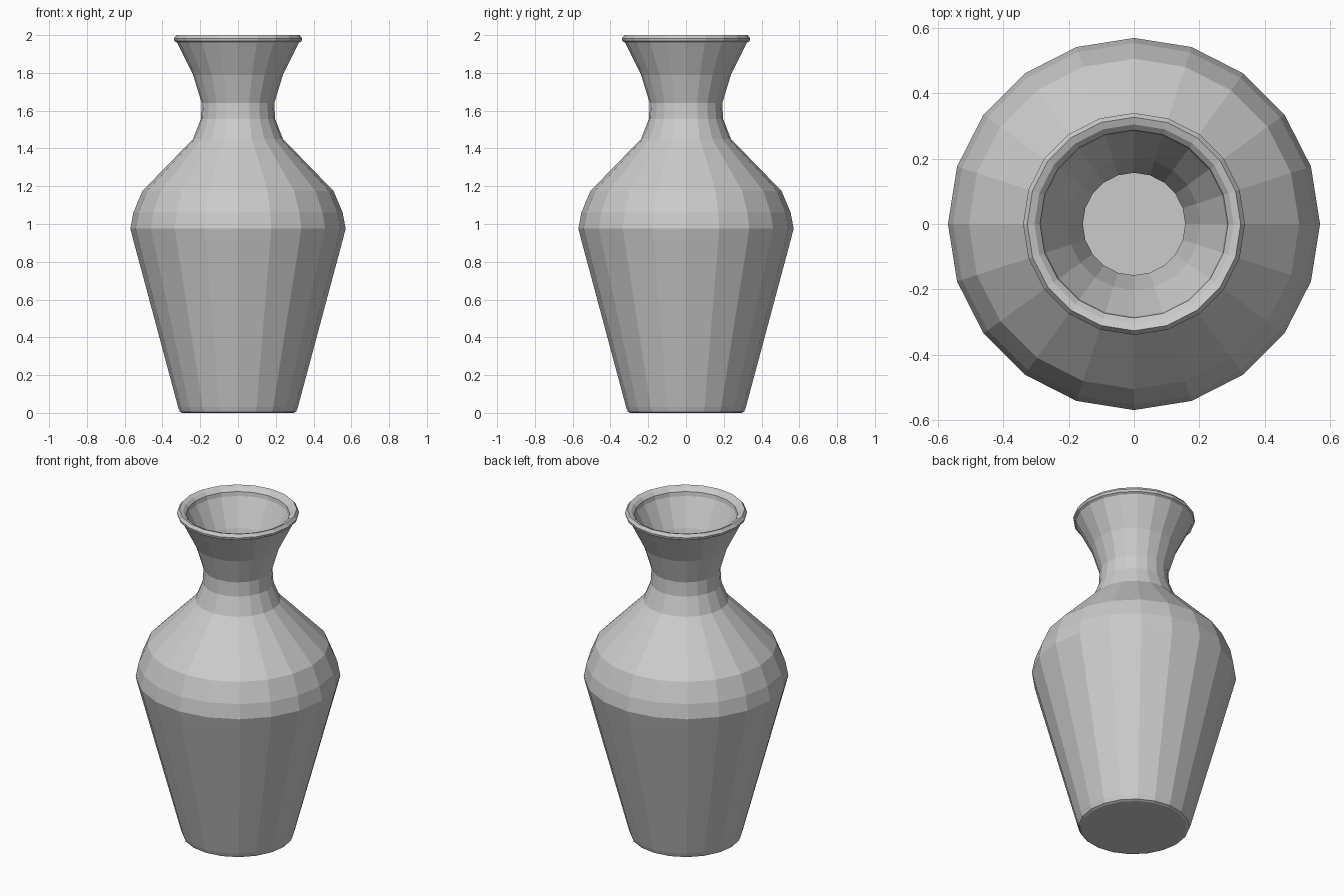
import bpy, bmesh, math

SIDES = 20

# Profile (radius, height): outside from foot to lip, then inside down to floor
outer = [(0.295, 0.0), (0.308, 0.006), (0.317, 0.03), (0.553, 0.91), (0.57, 0.975),
         (0.554, 1.06), (0.506, 1.175), (0.238, 1.45), (0.197, 1.555),
         (0.192, 1.64), (0.238, 1.79), (0.323, 1.96)]
lip = [(0.337, 1.968), (0.34, 1.982), (0.327, 2.0), (0.305, 1.992), (0.288, 1.975)]
inner = [(0.284, 1.95), (0.203, 1.79), (0.157, 1.64), (0.162, 1.55),
         (0.207, 1.435), (0.474, 1.16), (0.519, 1.055), (0.534, 0.975),
         (0.518, 0.91), (0.285, 0.04)]
profile = outer + lip + inner

bm = bmesh.new()

# Rings of vertices around the axis
rings = []
for r, z in profile:
    rings.append([bm.verts.new((r * math.cos(2 * math.pi * i / SIDES),
                                r * math.sin(2 * math.pi * i / SIDES), z))
                  for i in range(SIDES)])

# Walls
for a, b in zip(rings, rings[1:]):
    for i in range(SIDES):
        j = (i + 1) % SIDES
        bm.faces.new((a[i], a[j], b[j], b[i]))

# Underside and inner floor
bm.faces.new(rings[0][::-1])
bm.faces.new(rings[-1])

mesh = bpy.data.meshes.new("vase")
bm.to_mesh(mesh)
bm.free()
vase = bpy.data.objects.new("vase", mesh)
bpy.context.collection.objects.link(vase)
